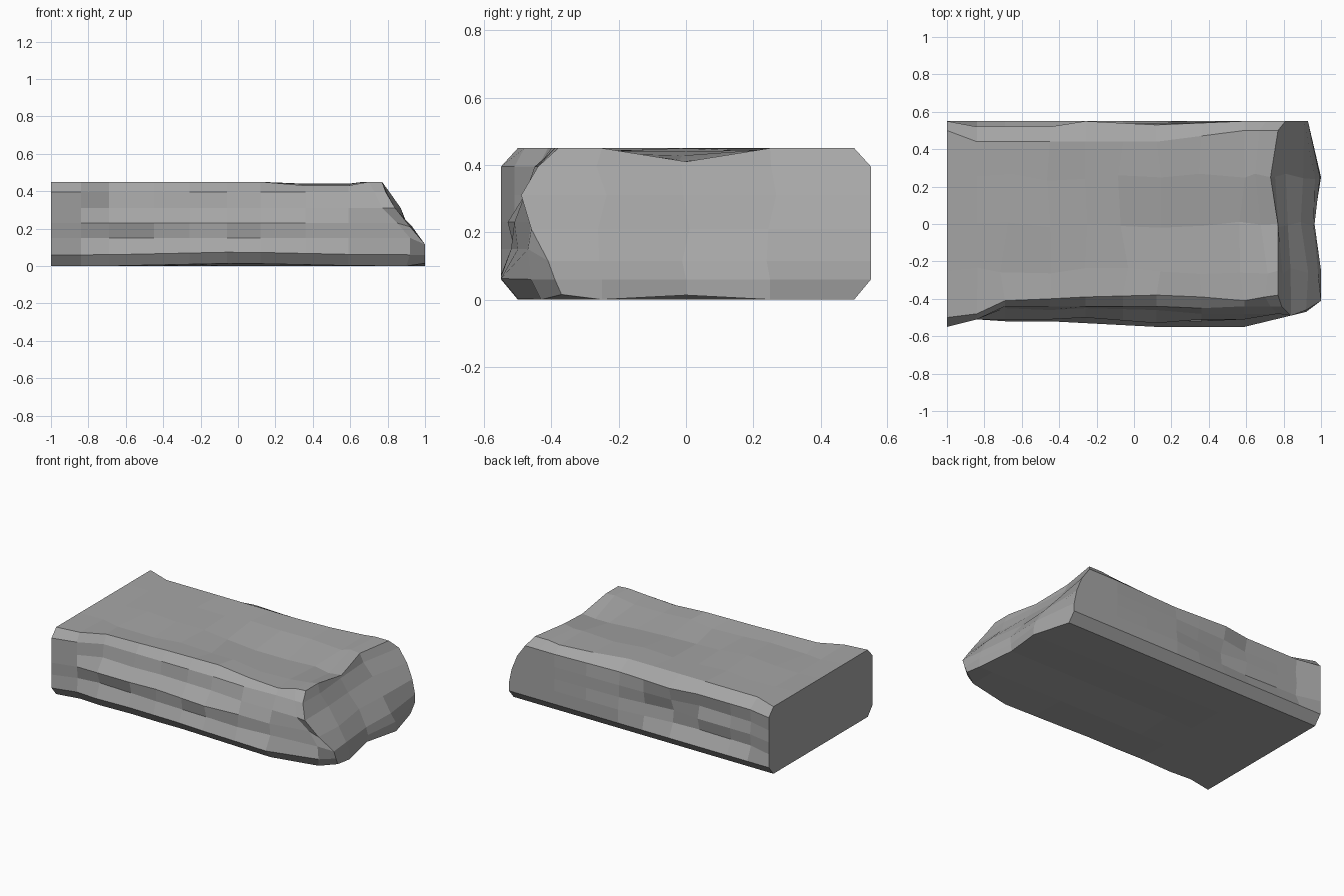
import bpy
import bmesh
import random

random.seed(11)

cube = bpy.data.objects.get("Cube")
if cube:
    bpy.data.objects.remove(cube, do_unlink=True)

# Heights of the horizontal rock layers and the inner columns across the slab
LEVELS = [0, .06, .15, .23, .31, .395, .45]
BROKEN_LEVELS = [0, .06, .115, .21, .31, .395, .45]
COLUMNS = [-.25, 0, .25]
STATIONS = [-1, -.84, -.69, -.45, -.26, -.06, .12, .36, .59]

# Side outlines: distance from the centre line in hundredths, bottom to top
FRONT = {
    -1: (50, 55, 55, 55, 55, 55, 50),
    -.84: (47, 51, 50, 51, 51, 51, 48),
    -.69: (48, 52, 48, 51, 45, 44, 41),
    -.45: (48, 52, 49, 51, 46, 44, 40),
    -.26: (49, 53, 50, 50, 45, 44, 39),
    .12: (50, 55, 51, 53, 46, 44, 38),
    .36: (50, 55, 52, 51, 48, 45, 39),
    .59: (50, 55, 50, 51, 48, 44, 41),
}
BACK = {
    -1: (50, 55, 55, 55, 55, 55, 50),
    -.84: (50, 55, 51, 52, 51, 52, 44),
    -.45: (50, 55, 50, 52, 50, 52, 44),
    -.26: (50, 55, 51, 50, 53, 55, 44),
    .12: (50, 55, 55, 54, 54, 53, 44),
    .59: (50, 55, 55, 55, 55, 55, 50),
}

# Broken end: front corner outline and x reach, for the last two sections
CORNER = [(43, 46, 47, 46, 48, 44, 39), (37, 39, 41, 46, 49, 44, 38)]
REACH = [(90, 92, 92, 85, 77, 73, 70), (100, 100, 100, 92, 84, 79, 77)]
REAR_REACH = (93, 93, 93, 91, 87, 81, 77)


def outline(table, x):
    """Blend the two stored outlines on either side of x."""
    keys = sorted(table)
    lo = max(k for k in keys if k <= x)
    hi = min(k for k in keys if k >= x)
    t = 0 if hi == lo else (x - lo) / (hi - lo)
    return [a + (b - a) * t for a, b in zip(table[lo], table[hi])]


NX, NY, NZ = len(STATIONS) + 2, len(COLUMNS) + 2, len(LEVELS)


def position(i, j, k):
    """Place one grid point on the surface of the slab."""
    z = LEVELS[k] if i < NX - 1 else BROKEN_LEVELS[k]
    end = i - len(STATIONS)
    if end < 0:
        x = STATIONS[i]
        front, back = outline(FRONT, x), outline(BACK, x)
    else:
        x = REACH[end][k] / 100
        front, back = CORNER[end], BACK[.59]
        # Uneven broken face: hollow in the middle, cut back at the rear
        if j == 2:
            x -= .04 * (1 - z / .45)
        elif j == 3:
            x -= .04 * z / .45
        elif j == 4:
            x = REAR_REACH[k] / 100 - .1 * (1 - end)
        if 0 < j < 4 and k == 2:
            x -= .025
        if end == 1 and j == 0 and k == 0:
            z += .015
    y = ([-front[k] / 100] + COLUMNS + [back[k] / 100])[j]
    inner_y, inner_x = 0 < j < NY - 1, 0 < i < NX - 1
    if k == NZ - 1:
        # Shallow valley on top and a saddle before the broken end
        if j == 2 and x > -.3:
            z -= .04 * min(1, (x + .3) / .9)
        elif .3 < x < .65:
            z -= .02 if j == 0 else .01
    # Underside arches up along the middle and the front
    if k == 0 and j == 2 and x > -.3:
        z += .013
    if k < 2 and j == 0 and end < 0:
        z += .015 * max(0, 1 - abs(x) / .7)
    # Slight roughness on the top and the broken face
    if inner_x and inner_y and k == NZ - 1:
        z -= random.uniform(0, .016)
        x += random.uniform(-.03, .03)
        y += random.uniform(-.02, .02)
    if i == NX - 1 and inner_y and 1 < k < NZ - 1:
        x += random.uniform(-.015, .015)
        y += random.uniform(-.02, .02)
    return min(x, 1), y, z


bm = bmesh.new()
points = {}


def point(i, j, k):
    if (i, j, k) not in points:
        points[i, j, k] = bm.verts.new(position(i, j, k))
    return points[i, j, k]


def sheet(nu, nv, place):
    """Cover one side of the slab with quads."""
    for u in range(nu - 1):
        for v in range(nv - 1):
            bm.faces.new([point(*place(a, b)) for a, b in
                          ((u, v), (u + 1, v), (u + 1, v + 1), (u, v + 1))])


# Front and back, underside and top, cut end and broken end
for j in (0, NY - 1):
    sheet(NX, NZ, lambda a, b: (a, j, b))
for k in (0, NZ - 1):
    sheet(NX, NY, lambda a, b: (a, b, k))
for i in (0, NX - 1):
    sheet(NY, NZ, lambda a, b: (i, a, b))
bmesh.ops.recalc_face_normals(bm, faces=bm.faces)

mesh = bpy.data.meshes.new("rock_slab")
bm.to_mesh(mesh)
bm.free()
rock = bpy.data.objects.new("rock_slab", mesh)
bpy.context.collection.objects.link(rock)

# Plain stone colour
stone = bpy.data.materials.new("stone_grey")
stone.use_nodes = True
grey = (.38, .38, .38, 1)
stone.diffuse_color = grey
stone.node_tree.nodes["Principled BSDF"].inputs["Base Color"].default_value = grey
mesh.materials.append(stone)
